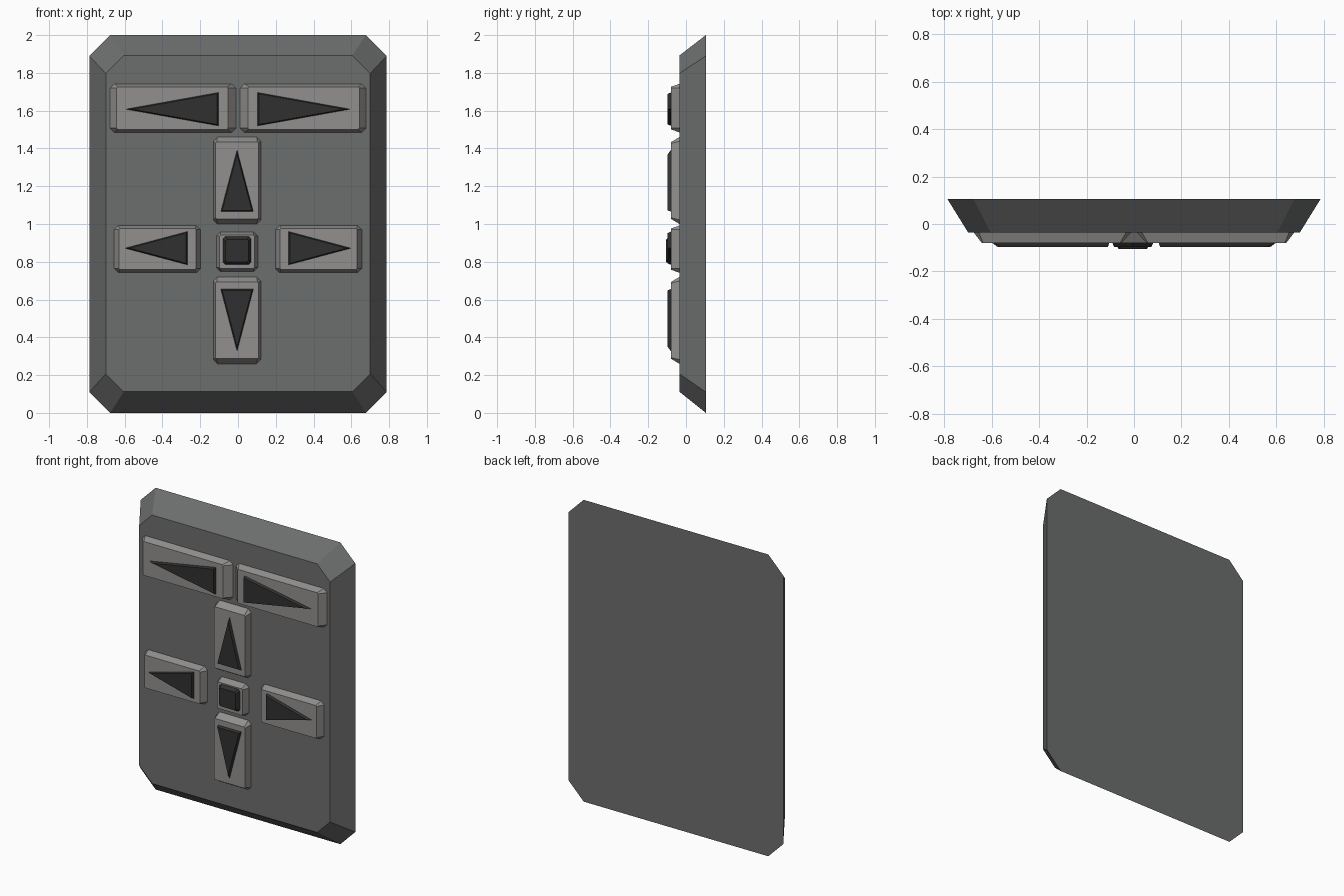
import bpy, bmesh
from mathutils import Vector

if "Cube" in bpy.data.objects:
    bpy.data.objects.remove(bpy.data.objects["Cube"])


def material(name, rgb):
    m = bpy.data.materials.new(name)
    m.diffuse_color = (*rgb, 1)
    m.use_nodes = True
    m.node_tree.nodes["Principled BSDF"].inputs["Base Color"].default_value = m.diffuse_color
    return m


PLATE = material("plate_grey", (0.15, 0.158, 0.153))
KEY = material("key_grey", (0.29, 0.28, 0.27))
DARK = material("dark_symbol", (0.03, 0.03, 0.03))


def loft(name, back, front, y_back, y_front, mat):
    """Solid between two (x, z) outlines with equal point counts."""
    bm = bmesh.new()
    a = [bm.verts.new((x, y_back, z)) for x, z in back]
    b = [bm.verts.new((x, y_front, z)) for x, z in front]
    n = len(a)
    bm.faces.new(a)
    bm.faces.new(b)
    for i in range(n):
        j = (i + 1) % n
        bm.faces.new((a[i], a[j], b[j], b[i]))
    bmesh.ops.recalc_face_normals(bm, faces=bm.faces)
    me = bpy.data.meshes.new(name)
    bm.to_mesh(me)
    bm.free()
    me.materials.append(mat)
    ob = bpy.data.objects.new(name, me)
    bpy.context.collection.objects.link(ob)
    return ob


def octagon(x0, x1, z0, z1, cx, cz):
    """Rectangle with cut corners."""
    return [(x0 + cx, z0), (x1 - cx, z0), (x1, z0 + cz), (x1, z1 - cz),
            (x1 - cx, z1), (x0 + cx, z1), (x0, z1 - cz), (x0, z0 + cz)]


def inset_triangle(pts, d):
    """Shrink a triangle evenly by moving points towards the incentre."""
    p = [Vector(q) for q in pts]
    s = [(p[(i + 1) % 3] - p[(i + 2) % 3]).length for i in range(3)]
    per = sum(s)
    c = sum((p[i] * s[i] for i in range(3)), Vector((0, 0))) / per
    area = abs((p[1] - p[0]).cross(p[2] - p[0])) / 2
    k = 1 - d * per / (2 * area)
    return [tuple(c + (q - c) * k) for q in p]


def key(name, x0, x1, z0, z1, ix0, ix1, iz):
    """Raised key: ix0, ix1 are side insets, iz the top and bottom inset."""
    loft(name, octagon(x0, x1, z0, z1, 0.022, 0.022),
         octagon(x0 + ix0, x1 - ix1, z0 + iz, z1 - iz, 0.006, 0.006),
         -0.035, -0.08, KEY)


def arrow(name, pts):
    loft(name, pts, inset_triangle(pts, 0.006), -0.08, -0.097, DARK)


# Chamfered back plate
loft("back_plate", octagon(-0.787, 0.787, 0.0, 2.0, 0.11, 0.11),
     octagon(-0.70, 0.70, 0.112, 1.892, 0.095, 0.095), 0.105, -0.035, PLATE)

# Sideways keys and arrows, mirrored left and right
for side, s in (("left", -1), ("right", 1)):
    for row, xa, xb, za, zb, ia, ib, base, tip, zc in (
            ("top", 0.011, 0.677, 1.485, 1.742, 0.042, 0.035, 0.104, 0.594, 1.608),
            ("middle", 0.198, 0.656, 0.742, 0.992, 0.025, 0.025, 0.268, 0.598, 0.872)):
        lo, hi, i0, i1 = (xa, xb, ia, ib) if s > 0 else (-xb, -xa, ib, ia)
        key(f"{row}_{side}_key", lo, hi, za, zb, i0, i1, 0.016)
        arrow(f"{row}_{side}_arrow",
              [(s * base, zc - 0.088), (s * tip, zc), (s * base, zc + 0.088)])

# Up and down keys and arrows
CX = -0.005
for name, z0, z1, base, tip in (("up", 1.0, 1.46, 1.066, 1.392),
                                ("down", 0.26, 0.72, 0.655, 0.326)):
    key(f"{name}_key", CX - 0.126, CX + 0.126, z0, z1, 0.012, 0.012, 0.027)
    arrow(f"{name}_arrow", [(CX - 0.086, base), (CX + 0.086, base), (CX, tip)])

# Centre key with square symbol
key("centre_key", CX - 0.11, CX + 0.11, 0.748, 0.958, 0.017, 0.017, 0.017)
loft("centre_square", octagon(CX - 0.074, CX + 0.074, 0.785, 0.933, 0.012, 0.012),
     octagon(CX - 0.06, CX + 0.06, 0.799, 0.919, 0.008, 0.008), -0.08, -0.105, DARK)
